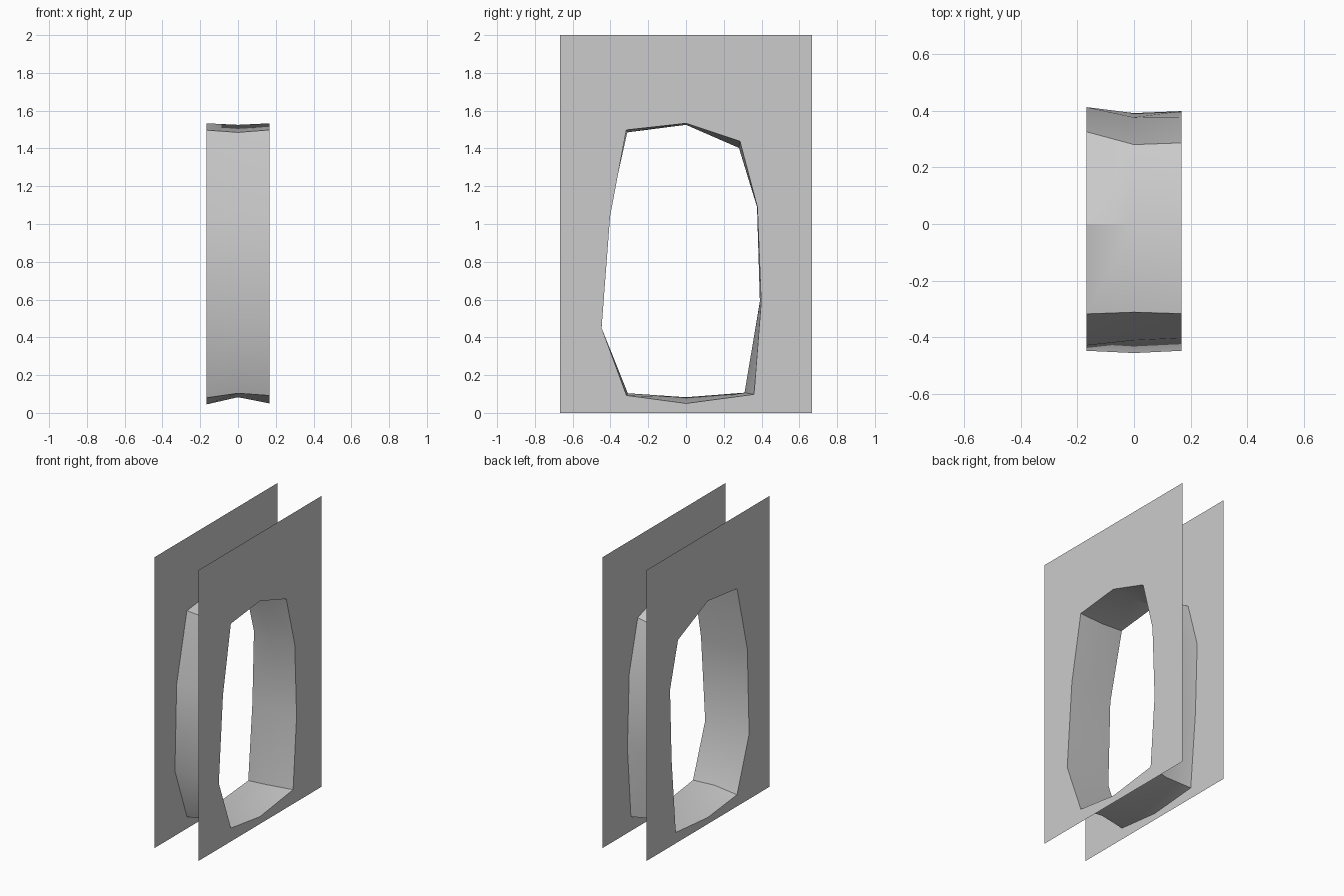
import bpy
import math

if "Cube" in bpy.data.objects:
    bpy.data.objects.remove(bpy.data.objects["Cube"])

HALF_T, HALF_W, HEIGHT = 0.167, 0.667, 2.0

# Opening outlines (y, z), clockwise from the top seen from +x
LEFT = [(0, 1.533), (0.325, 1.39), (0.412, 1.08), (0.395, 0.59), (0.35, 0.075),
        (0, 0.045), (-0.316, 0.08), (-0.447, 0.445), (-0.428, 1.035), (-0.317, 1.497)]
MIDDLE = [(0, 1.525), (0.28, 1.403), (0.376, 1.09), (0.391, 0.59), (0.31, 0.107),
          (0, 0.083), (-0.308, 0.104), (-0.455, 0.45), (-0.41, 1.04), (-0.311, 1.485)]
RIGHT = [(0, 1.533), (0.286, 1.438), (0.378, 1.09), (0.398, 0.585), (0.36, 0.098),
         (0, 0.05), (-0.315, 0.092), (-0.447, 0.45), (-0.402, 1.04), (-0.316, 1.498)]
N = len(LEFT)


def make_object(name, verts, faces):
    mesh = bpy.data.meshes.new(name)
    mesh.from_pydata(verts, [], faces)
    mesh.update()
    obj = bpy.data.objects.new(name, mesh)
    bpy.context.collection.objects.link(obj)
    return obj


def wall_sheet(name, x, hole):
    """Flat rectangle with an opening, made of two halves split at y = 0."""
    outer = [(0, 0), (HALF_W, 0), (HALF_W, HEIGHT),
             (0, HEIGHT), (-HALF_W, HEIGHT), (-HALF_W, 0)]
    verts = [(x, y, z) for y, z in hole + outer]
    o, half = N, N // 2
    faces = [[o, o + 1, o + 2, o + 3] + list(range(half + 1)),
             [o + 3, o + 4, o + 5, o] + list(range(half, N)) + [0]]
    if x < 0:
        faces = [f[::-1] for f in faces]
    return make_object(name, verts, faces)


# Two thin wall faces
wall_sheet("wall_face_left", -HALF_T, LEFT)
wall_sheet("wall_face_right", HALF_T, RIGHT)

# Lining of the opening, pinched at mid thickness, facing inward
rings = [(-HALF_T, LEFT), (0, MIDDLE), (HALF_T, RIGHT)]
verts = [(x, y, z) for x, ring in rings for y, z in ring]
faces = [(r * N + i, r * N + (i + 1) % N, (r + 1) * N + (i + 1) % N, (r + 1) * N + i)
         for r in range(2) for i in range(N)]
lining = make_object("opening_lining", verts, faces)
bpy.context.view_layer.objects.active = lining
lining.select_set(True)
bpy.ops.object.shade_smooth_by_angle(angle=math.radians(30))
